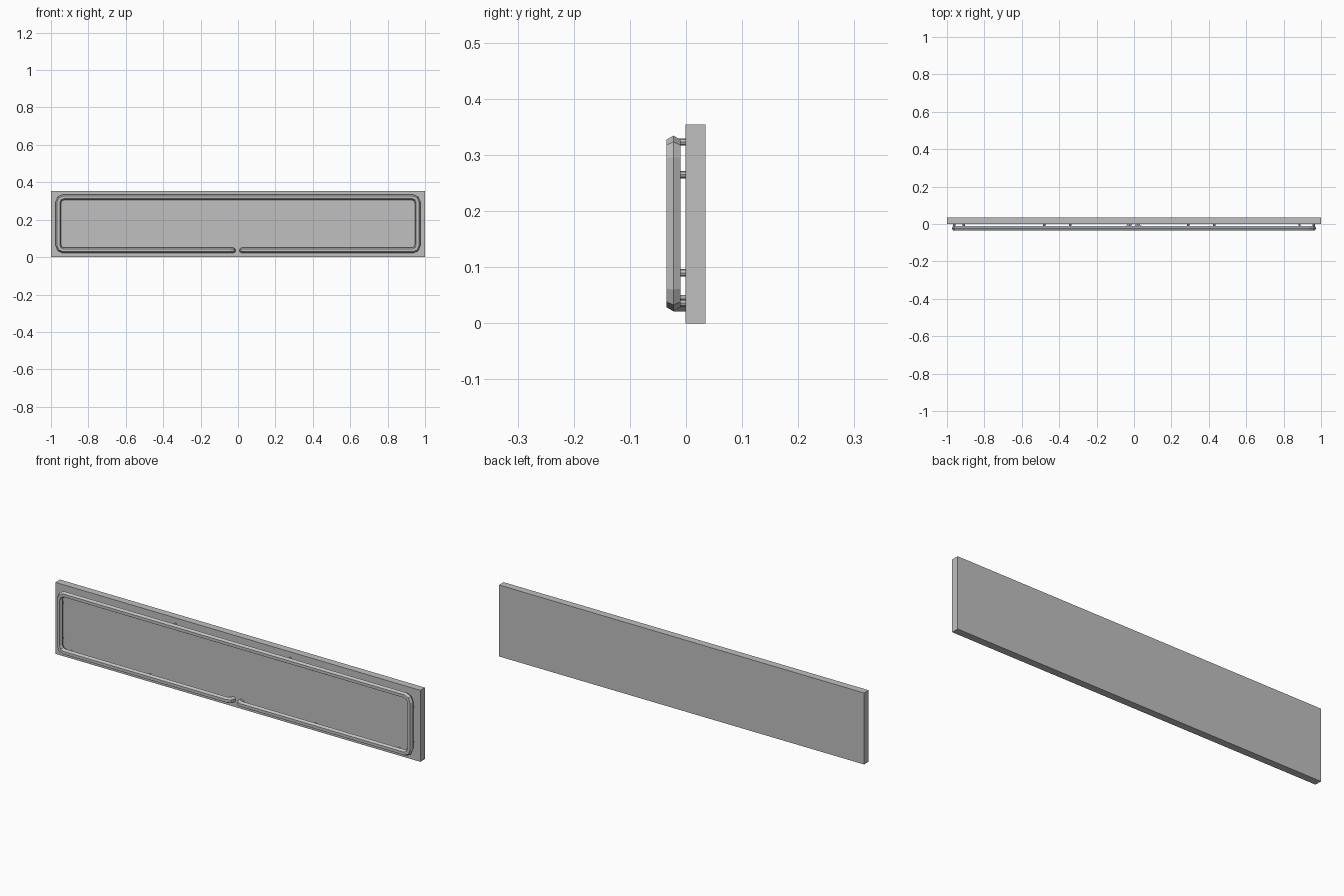
import bpy, bmesh, math
from mathutils import Vector

old = bpy.data.objects.get("Cube")
if old:
    bpy.data.objects.remove(old)


def material(name, rgb):
    m = bpy.data.materials.new(name)
    m.use_nodes = True
    m.diffuse_color = (*rgb, 1)
    m.node_tree.nodes["Principled BSDF"].inputs["Base Color"].default_value = (*rgb, 1)
    return m


grey = material("plain grey", (0.53, 0.53, 0.53))


def add_object(name, bm):
    bmesh.ops.recalc_face_normals(bm, faces=bm.faces)
    mesh = bpy.data.meshes.new(name)
    bm.to_mesh(mesh)
    bm.free()
    mesh.materials.append(grey)
    obj = bpy.data.objects.new(name, mesh)
    bpy.context.collection.objects.link(obj)
    return obj


def fillet(corners):
    """Round each square corner of a path with two chords."""
    path = [corners[0][0]]
    for (a, _), (p, r), (b, _) in zip(corners, corners[1:], corners[2:]):
        d_in, d_out = (p - a).normalized(), (b - p).normalized()
        path += [p - d_in * r,
                 p + (d_out - d_in) * r * (1 - math.sqrt(0.5)),
                 p + d_out * r]
    return path + [corners[-1][0]]


def sweep(name, path, radius, side, sides=6):
    """Sweep a polygon along a path with mitred joints."""
    bm = bmesh.new()
    dirs = [(b - a).normalized() for a, b in zip(path, path[1:])]
    other = dirs[0].cross(side)
    angles = [math.tau * i / sides for i in range(sides)]
    points = [path[0] + radius * (side * math.cos(t) + other * math.sin(t)) for t in angles]
    rings = [[bm.verts.new(p) for p in points]]
    for i, d in enumerate(dirs):
        normal = d + dirs[min(i + 1, len(dirs) - 1)]
        points = [p + d * ((path[i + 1] - p).dot(normal) / d.dot(normal)) for p in points]
        rings.append([bm.verts.new(p) for p in points])
    for r0, r1 in zip(rings, rings[1:]):
        for k in range(sides):
            n = (k + 1) % sides
            bm.faces.new((r0[k], r0[n], r1[n], r1[k]))
    bm.faces.new(rings[0])
    bm.faces.new(rings[-1])
    return add_object(name, bm)


# Backing board
HEIGHT, FRONT, BACK = 0.354, -0.001, 0.035
bm = bmesh.new()
bmesh.ops.create_cube(bm, size=1)
for v in bm.verts:
    v.co = (v.co.x * 2, FRONT if v.co.y < 0 else BACK, (v.co.z + 0.5) * HEIGHT)
add_object("backing_board", bm)

# Tube outline, with both ends turned back into the board
SIDE, TOP, BOTTOM, DEPTH = 0.96, 0.32, 0.036, -0.0225
BEND, END_BEND = 0.027, 0.018
corners = [(Vector((x, y, z)), r) for x, y, z, r in (
    (-0.025, 0, BOTTOM, 0),
    (-0.025, DEPTH, BOTTOM, END_BEND),
    (-SIDE, DEPTH, BOTTOM, BEND),
    (-SIDE, DEPTH, TOP, BEND),
    (SIDE, DEPTH, TOP, BEND),
    (SIDE, DEPTH, BOTTOM, BEND),
    (0.02, DEPTH, BOTTOM, END_BEND),
    (0.02, 0, BOTTOM, 0))]
sweep("tube", fillet(corners), 0.0145, Vector((0, 0, 1)))

# Stand-off pins between tube and board
pins = [(x, TOP + 0.003) for x in (-0.34, 0.29)]
pins += [(x, BOTTOM) for x in (-0.91, -0.48, 0.43, 0.885)]
pins += [(s * SIDE, z) for s in (-1, 1) for z in (0.09, 0.265)]
for i, (x, z) in enumerate(pins):
    sweep(f"support_pin_{i + 1}", [Vector((x, -0.013, z)), Vector((x, 0, z))],
          0.0065, Vector((0, 0, 1)), 8)
